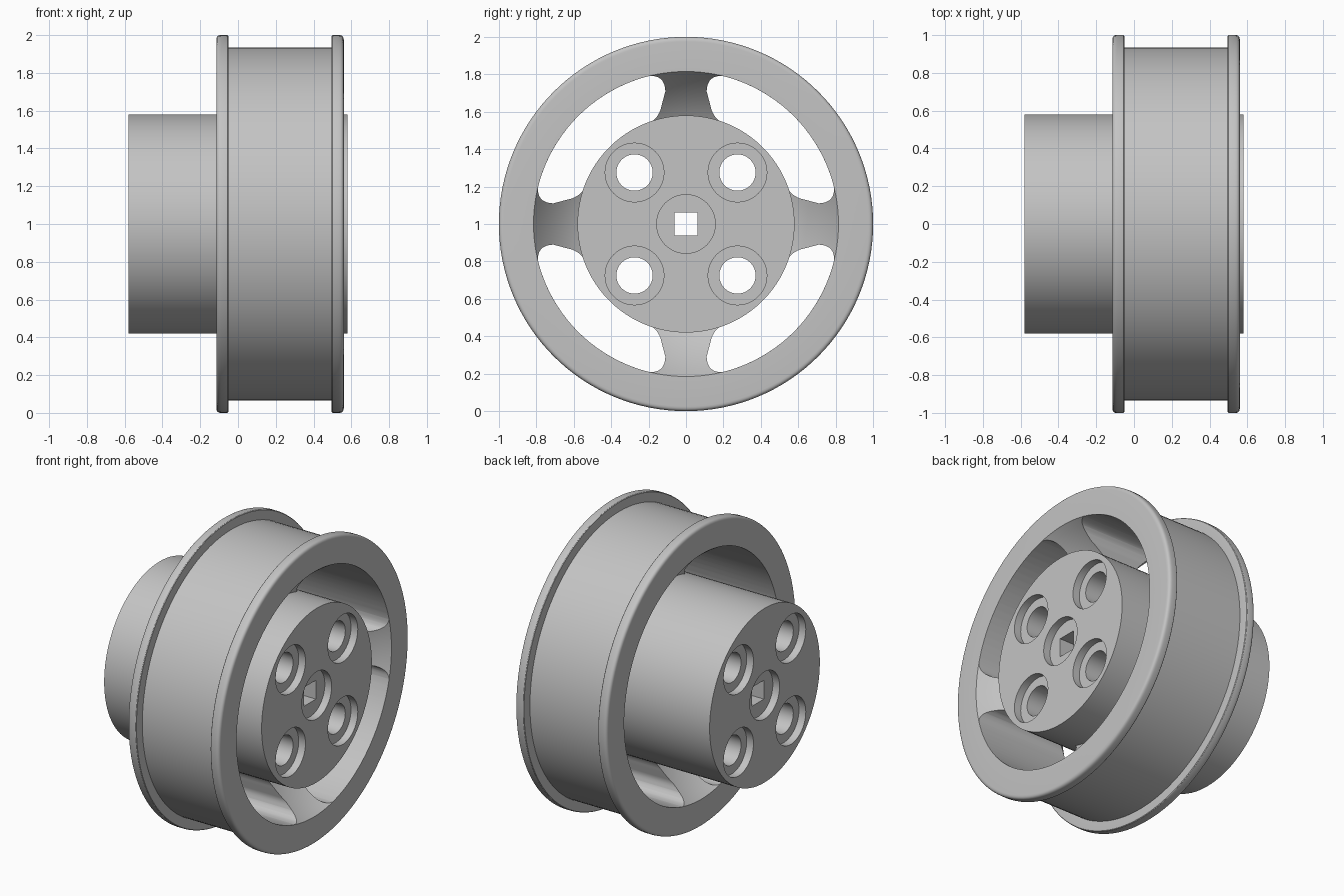
import bpy, bmesh, math
from math import sin, cos, pi
from mathutils import Vector

old = bpy.data.objects.get("Cube")
if old:
    bpy.data.objects.remove(old, do_unlink=True)

# One grey for the whole wheel
GREY = (0.55, 0.55, 0.55, 1)
grey = bpy.data.materials.new("plain grey")
grey.use_nodes = True
grey.diffuse_color = GREY
grey.node_tree.nodes["Principled BSDF"].inputs["Base Color"].default_value = GREY


def finish(bm, name):
    bmesh.ops.recalc_face_normals(bm, faces=bm.faces[:])
    mesh = bpy.data.meshes.new(name)
    bm.to_mesh(mesh)
    bm.free()
    mesh.materials.append(grey)
    ob = bpy.data.objects.new(name, mesh)
    bpy.context.collection.objects.link(ob)
    ob.location.z = 1
    return ob


def prism(bm, outline, x0, x1):
    """Extrude a (y, z) outline along the axle."""
    face = bm.faces.new([bm.verts.new((x0, y, z)) for y, z in outline])
    new = bmesh.ops.extrude_face_region(bm, geom=[face])["geom"]
    moved = [v for v in new if isinstance(v, bmesh.types.BMVert)]
    bmesh.ops.translate(bm, verts=moved, vec=(x1 - x0, 0, 0))


def circle(r, cy=0, cz=0, n=48):
    return [(cy + r * cos(2 * pi * i / n), cz + r * sin(2 * pi * i / n)) for i in range(n)]


def lathe(profile, name, n=128):
    """Spin a closed (x, radius) profile around the axle."""
    bm = bmesh.new()
    rings = [[bm.verts.new((x, r * sin(2 * pi * i / n), r * cos(2 * pi * i / n)))
              for x, r in profile] for i in range(n)]
    m = len(profile)
    for i in range(n):
        a, b = rings[i], rings[(i + 1) % n]
        for j in range(m):
            k = (j + 1) % m
            bm.faces.new((a[j], a[k], b[k], b[j]))
    return finish(bm, name)


def cut(ob, bm):
    cutter = finish(bm, "cutter")
    cutter.hide_render = True
    mod = ob.modifiers.new("cut", 'BOOLEAN')
    mod.operation = 'DIFFERENCE'
    mod.solver = 'EXACT'
    mod.object = cutter
    bpy.context.view_layer.objects.active = ob
    bpy.ops.object.modifier_apply(modifier=mod.name)
    bpy.data.objects.remove(cutter, do_unlink=True)


def smooth(ob):
    bpy.ops.object.select_all(action='DESELECT')
    ob.select_set(True)
    bpy.context.view_layer.objects.active = ob
    bpy.ops.object.shade_smooth_by_angle(angle=math.radians(32))


def bend(a, c, b, n=8):
    """Quadratic curve from a to b, pulled towards c."""
    a, b, c = Vector(a), Vector(b), Vector(c)
    return [tuple(a * (1 - t) ** 2 + c * 2 * t * (1 - t) + b * t * t)
            for t in (i / n for i in range(n + 1))]


# Rim and spoke web: flanged drum outside, scooped faces inside
MID, HALF = 0.2225, 0.3375
flange = 0.065
half = [(HALF - flange, 0.935), (HALF - flange, 0.985)]
half += bend((HALF - flange, 0.99), (HALF - flange, 1.0), (HALF - flange + 0.01, 1.0), 3)[1:]
half += bend((HALF - 0.025, 1.0), (HALF, 1.0), (HALF, 0.975), 5)
half += bend((HALF, 0.815), (0.16, 0.70), (0.08, 0.56), 8)
profile = [(MID + x, r) for x, r in half] + [(MID - x, r) for x, r in reversed(half)]
rim = lathe(profile, "rim_and_spokes")

# Four rounded slots leave four flared spokes
side = bend((0.20, 0.79), (0.115, 0.80), (0.11, 0.71)) + \
    bend((0.13, 0.635), (0.14, 0.575), (0.19, 0.542))


def arc(p, q, n=20):
    a0, a1 = math.atan2(p[1], p[0]), math.atan2(q[1], q[0])
    r = math.hypot(*p)
    return [(r * cos(a0 + (a1 - a0) * i / n), r * sin(a0 + (a1 - a0) * i / n))
            for i in range(1, n)]


mirrored = [(z, y) for y, z in reversed(side)]
slot = side + arc(side[-1], mirrored[0]) + mirrored + arc(mirrored[-1], side[0])
bm = bmesh.new()
for q in range(4):
    c, s = round(cos(q * pi / 2)), round(sin(q * pi / 2))
    prism(bm, [(y * c - z * s, y * s + z * c) for y, z in slot], -1, 1)
cut(rim, bm)
smooth(rim)

# Hub
bm = bmesh.new()
prism(bm, circle(0.58, n=96), -0.58, 0.58)
hub = finish(bm, "hub")

# Shallow round recesses on both hub ends
PEGS = [(y, z) for y in (-0.275, 0.275) for z in (-0.275, 0.275)]
bm = bmesh.new()
for y, z in PEGS + [(0, 0)]:
    for end in (-1, 1):
        prism(bm, circle(0.157, y, z), end * 0.53, end * 0.7)
cut(hub, bm)

# Through holes: four round and a square axle hole
bm = bmesh.new()
for y, z in PEGS:
    prism(bm, circle(0.097, y, z), -1, 1)
h = 0.0625
prism(bm, [(-h, -h), (h, -h), (h, h), (-h, h)], -1, 1)
cut(hub, bm)
smooth(hub)
